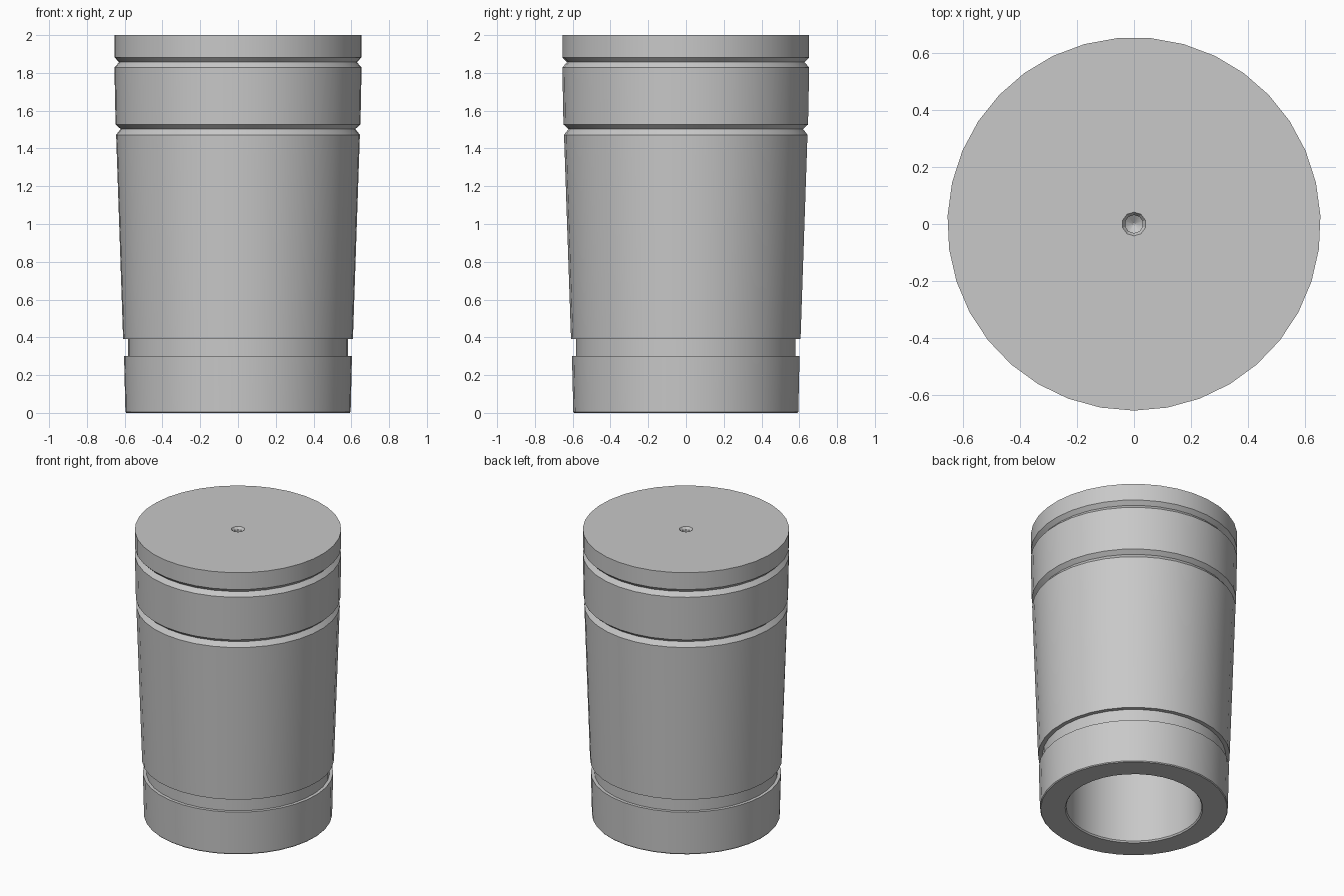
import bpy
import bmesh
from math import cos, sin, pi, radians

cube = bpy.data.objects.get("Cube")
if cube:
    bpy.data.objects.remove(cube, do_unlink=True)

metal = bpy.data.materials.new("brushed grey metal")
metal.use_nodes = True
grey = (0.58, 0.58, 0.58, 1)
metal.diffuse_color = grey
metal.node_tree.nodes["Principled BSDF"].inputs["Base Color"].default_value = grey


def lathe(bm, profile, sides):
    """Revolve (radius, z) points, cap the last ring, return the open first ring."""
    rings = []
    for r, z in profile:
        ring = []
        for i in range(sides):
            a = 2 * pi * i / sides - pi / 2
            ring.append(bm.verts.new((r * cos(a), r * sin(a), z)))
        rings.append(ring)
    for low, high in zip(rings, rings[1:]):
        for i in range(sides):
            j = (i + 1) % sides
            bm.faces.new((low[i], low[j], high[j], high[i]))
    bm.faces.new(rings[-1])
    return rings[0]


def ring_edges(bm, ring):
    return [bm.edges.get((v, ring[i - 1])) for i, v in enumerate(ring)]


# Tapered outer wall with two V grooves and one square groove
outer_wall = [
    (0.655, 2.0), (0.655, 1.882), (0.63, 1.857), (0.655, 1.828),
    (0.649, 1.527), (0.622, 1.503), (0.646, 1.472),
    (0.609, 0.39), (0.582, 0.39), (0.582, 0.30), (0.604, 0.30),
    (0.597, 0.006), (0.592, 0.0),
]
# Underside rim and deep bore, closed at its ceiling
bore = [(0.437, 0.0), (0.43, 0.01), (0.43, 1.55)]
# Small blind centre hole with a countersink and a drilled point
centre_hole = [(0.042, 2.0), (0.032, 1.985), (0.032, 1.91), (0.004, 1.89)]

bm = bmesh.new()
rim = lathe(bm, outer_wall + bore, 35)
hole = lathe(bm, centre_hole, 10)

# Flat crown between the rim and the centre hole
bmesh.ops.triangle_fill(bm, use_beauty=True, use_dissolve=False,
                        edges=ring_edges(bm, rim) + ring_edges(bm, hole))
bmesh.ops.recalc_face_normals(bm, faces=bm.faces[:])

mesh = bpy.data.meshes.new("piston_body")
bm.to_mesh(mesh)
bm.free()
mesh.materials.append(metal)
body = bpy.data.objects.new("piston_body", mesh)
bpy.context.collection.objects.link(body)

bpy.ops.object.select_all(action='DESELECT')
body.select_set(True)
bpy.context.view_layer.objects.active = body
bpy.ops.object.shade_smooth_by_angle(angle=radians(25))
